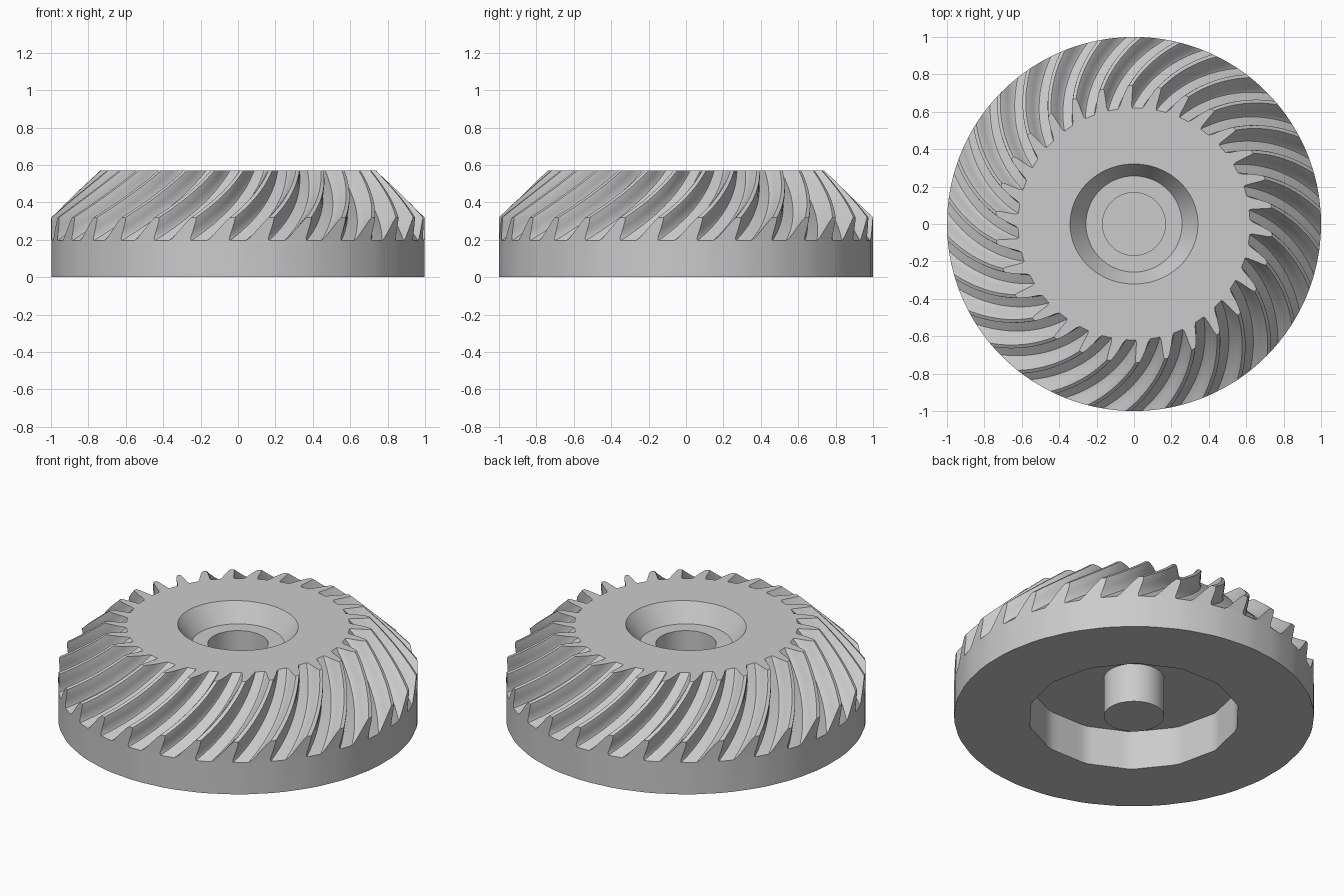
import bpy, bmesh
from math import sin, cos, pi, radians

cube = bpy.data.objects.get("Cube")
if cube:
    bpy.data.objects.remove(cube)

TEETH = 30
STEPS = 14
PITCH = 2 * pi / TEETH
SEGS = TEETH * 3
TOP = 0.57

steel = bpy.data.materials.new("grey steel")
steel.use_nodes = True
steel.diffuse_color = (0.6, 0.6, 0.6, 1)
steel.node_tree.nodes["Principled BSDF"].inputs["Base Color"].default_value = (0.6, 0.6, 0.6, 1)

# Tooth section: offset in pitches, height from root to tip
half = [(-0.30, 0), (-0.24, 0.12), (-0.175, 0.5), (-0.11, 0.85), (-0.065, 1)]
section = half + [(-p, h) for p, h in reversed(half)] + [(0.5, 0)]


def tooth_point(tooth, phase, h, t):
    """Point on the spiral teeth; t runs from the rim to the top plane."""
    r = 1 + t * (0.62 + 0.12 * h - 1)
    z0 = 0.195 + 0.125 * h
    z = z0 + t * (TOP - z0)
    foot = (1.195 + r - z) / 2 - 0.81
    a = radians(0.45) + PITCH * (tooth + phase) - 1.04 * foot - 0.59 * foot ** 2
    return r * cos(a), r * sin(a), z


def finish(bm, name):
    bmesh.ops.recalc_face_normals(bm, faces=bm.faces)
    mesh = bpy.data.meshes.new(name)
    bm.to_mesh(mesh)
    bm.free()
    obj = bpy.data.objects.new(name, mesh)
    bpy.context.collection.objects.link(obj)
    mesh.materials.append(steel)
    bpy.ops.object.select_all(action="DESELECT")
    obj.select_set(True)
    bpy.context.view_layer.objects.active = obj
    bpy.ops.object.shade_smooth_by_angle(angle=radians(32))


def ring(bm, rx, z, ry=None, start=0.0, sides=None):
    """Ring of vertices, round or following a coarse polygon."""
    out = []
    for k in range(SEGS):
        a = start + 2 * pi * k / SEGS
        f = 1
        if sides:
            w = 2 * pi / sides
            f = cos(w / 2) / cos(a % w - w / 2)
        out.append(bm.verts.new((rx * f * cos(a), (ry or rx) * f * sin(a), z)))
    return out


def bridge(bm, lower, upper):
    for k in range(len(lower)):
        n = (k + 1) % len(lower)
        bm.faces.new((lower[k], lower[n], upper[n], upper[k]))


# Gear body: spiral tooth surface
bm = bmesh.new()
rows = []
for s in range(STEPS + 1):
    rows.append([bm.verts.new(tooth_point(i, p, h, s / STEPS))
                 for i in range(TEETH) for p, h in section])
for lower, upper in zip(rows, rows[1:]):
    bridge(bm, lower, upper)

# Flat tooth ends on the rim and on the top plane
n = len(section)
for row in (rows[0], rows[-1]):
    for i in range(TEETH):
        bm.faces.new(row[i * n:i * n + n - 1])


def root_ring(row):
    return [row[i * n + j] for i in range(TEETH) for j in (0, n - 2, n - 1)]


# Rim, underside recess, bore and dished top, joined ring by ring
outer_start = radians(0.45) - 0.30 * PITCH - 1.04 * 0.19 - 0.59 * 0.19 ** 2
inner_start = radians(0.45) - 0.30 * PITCH + 1.04 * 0.19 - 0.59 * 0.19 ** 2
root = root_ring(rows[0])
base = [bm.verts.new((v.co.x, v.co.y, 0)) for v in root]
chain = [
    root,
    base,
    ring(bm, 0.59, 0, start=outer_start, sides=14),
    ring(bm, 0.59, 0.24, start=outer_start, sides=14),
    ring(bm, 0.168, 0.24, start=outer_start),
    ring(bm, 0.168, 0.46, start=outer_start),
    ring(bm, 0.257, 0.46, start=outer_start),
    ring(bm, 0.342, TOP, ry=0.321, start=outer_start),
]
for a, b in zip(chain, chain[1:]):
    bridge(bm, a, b)

# The top plane is matched to the nearest vertices of the twisted root ring
shift = round((inner_start - outer_start) / (2 * pi / SEGS))
last = chain[-1]
bridge(bm, [last[(k + shift) % SEGS] for k in range(SEGS)], root_ring(rows[-1]))
finish(bm, "gear_body")

# Closed sleeve under the bore
bm = bmesh.new()
foot = ring(bm, 0.168, 0)
bridge(bm, foot, ring(bm, 0.168, 0.24))
bm.faces.new(foot)
finish(bm, "bore_sleeve")
